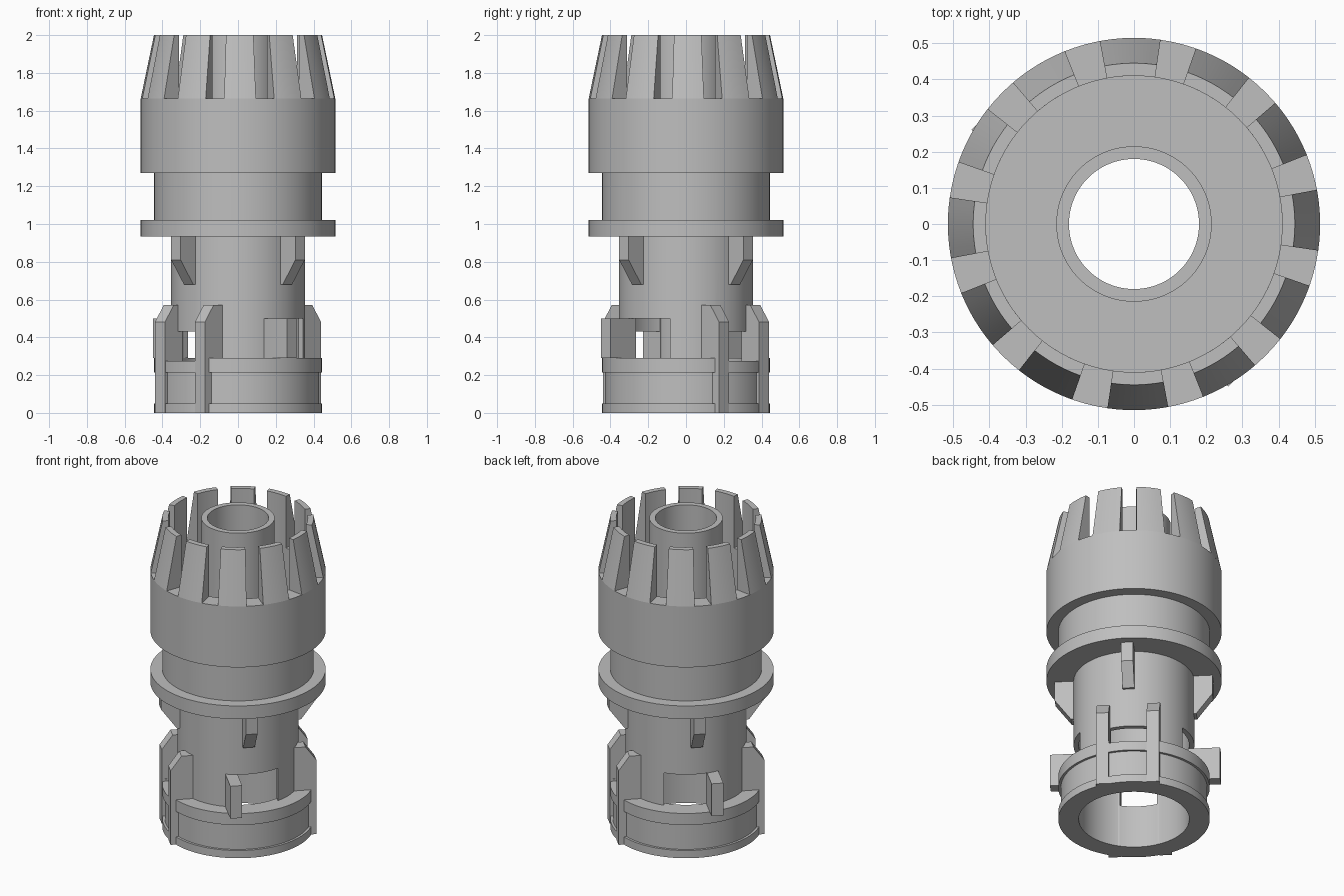
import bpy
import bmesh
from math import cos, sin, pi, radians

if "Cube" in bpy.data.objects:
    bpy.data.objects.remove(bpy.data.objects["Cube"], do_unlink=True)

grey = bpy.data.materials.new("plain_grey")
grey.use_nodes = True
colour = (0.52, 0.52, 0.52, 1)
grey.diffuse_color = colour
grey.node_tree.nodes["Principled BSDF"].inputs["Base Color"].default_value = colour


def finish(bm, name):
    bmesh.ops.recalc_face_normals(bm, faces=bm.faces)
    mesh = bpy.data.meshes.new(name)
    bm.to_mesh(mesh)
    bm.free()
    mesh.materials.append(grey)
    obj = bpy.data.objects.new(name, mesh)
    bpy.context.collection.objects.link(obj)
    return obj


def lathe(bm, profile, start=0.0, sweep=2 * pi, steps=96):
    """Sweep a closed (radius, height) profile around z, capped if partial."""
    full = sweep >= 2 * pi - 1e-6
    count = steps if full else steps + 1
    rings = []
    for i in range(count):
        a = start + sweep * i / steps
        rings.append([bm.verts.new((r * cos(a), r * sin(a), z)) for r, z in profile])
    n = len(profile)
    for i in range(steps):
        p, q = rings[i], rings[(i + 1) % count]
        for j in range(n):
            k = (j + 1) % n
            bm.faces.new((p[j], q[j], q[k], p[k]))
    if not full:
        bm.faces.new(rings[0])
        bm.faces.new(rings[-1])


def plate(name, degrees, profile, t0, t1):
    """Extrude a (distance, height) profile sideways, facing a given direction."""
    a = radians(degrees)
    bm = bmesh.new()
    sides = [[bm.verts.new((d * cos(a) - t * sin(a), d * sin(a) + t * cos(a), z))
              for d, z in profile] for t in (t0, t1)]
    n = len(profile)
    for j in range(n):
        k = (j + 1) % n
        bm.faces.new((sides[0][j], sides[0][k], sides[1][k], sides[1][j]))
    for side in sides:
        bm.faces.new(side)
    return finish(bm, name)


def rect(d0, d1, z0, z1):
    return [(d0, z0), (d1, z0), (d1, z1), (d0, z1)]


# Lower barrel with the grooved foot, up to the underside of the flange
bm = bmesh.new()
lathe(bm, [(0.325, 0), (0.445, 0), (0.445, 0.05), (0.43, 0.05), (0.43, 0.215),
           (0.445, 0.215), (0.445, 0.29), (0.355, 0.29), (0.355, 0.935), (0.325, 0.935)])
barrel = finish(bm, "lower_barrel")

# Windows through the barrel: two latch windows, two between the fins
cutters = []
for angle, s in ((-45, 1), (135, -1)):
    cutters.append(plate("latch_window_cutter", angle, rect(0.2, 0.5, 0.29, 0.5), -0.1 * s, 0.184 * s))
for angle in (45, 225):
    cutters.append(plate("fin_window_cutter", angle, rect(0.2, 0.5, 0.275, 0.43), -0.11, 0.11))
bpy.context.view_layer.objects.active = barrel
for cutter in cutters:
    cutter.hide_render = True
    mod = barrel.modifiers.new("window", "BOOLEAN")
    mod.operation = "DIFFERENCE"
    mod.solver = "EXACT"
    mod.object = cutter
    bpy.ops.object.modifier_apply(modifier=mod.name)
    bpy.data.objects.remove(cutter, do_unlink=True)

# Flange, neck, nut cup and central tube
bm = bmesh.new()
lathe(bm, [(0.18, 0.935), (0.515, 0.935), (0.515, 1.02), (0.445, 1.02), (0.445, 1.27),
           (0.515, 1.27), (0.515, 1.665), (0.41, 1.665), (0.41, 1.27), (0.215, 1.27),
           (0.215, 2), (0.18, 2)])
finish(bm, "flange_nut_and_tube")

# Twelve tapered teeth on the nut
bm = bmesh.new()
width = radians(18.8)
for i in range(12):
    lathe(bm, [(0.41, 1.665), (0.515, 1.665), (0.445, 2), (0.41, 2)],
          radians(30 * i + 1.2) - width / 2, width, 6)
finish(bm, "nut_teeth")

# Brackets under the flange
for angle in (45, 135, 225, 315):
    plate("flange_bracket", angle, [(0.335, 0.68), (0.37, 0.68), (0.465, 0.81),
                                    (0.465, 0.935), (0.335, 0.935)], -0.035, 0.035)

# Paired guide fins
fin = [(0.302, 0), (0.435, 0), (0.435, 0.48), (0.37, 0.57), (0.302, 0.57)]
for angle in (45, 225):
    for s in (-1, 1):
        plate("guide_fin", angle, fin, 0.112 * s, 0.187 * s)

# Latch tabs beside the windows
for angle, s in ((-45, 1), (135, -1)):
    plate("latch_tab", angle, rect(0.31, 0.502, 0.29, 0.5), -0.134 * s, -0.064 * s)

# Smooth the round walls, keep edges sharp
for obj in bpy.context.collection.objects:
    if obj.type == "MESH" and obj.data.materials and obj.data.materials[0] == grey:
        obj.select_set(True)
        bpy.context.view_layer.objects.active = obj
bpy.ops.object.shade_smooth_by_angle(angle=radians(12))
